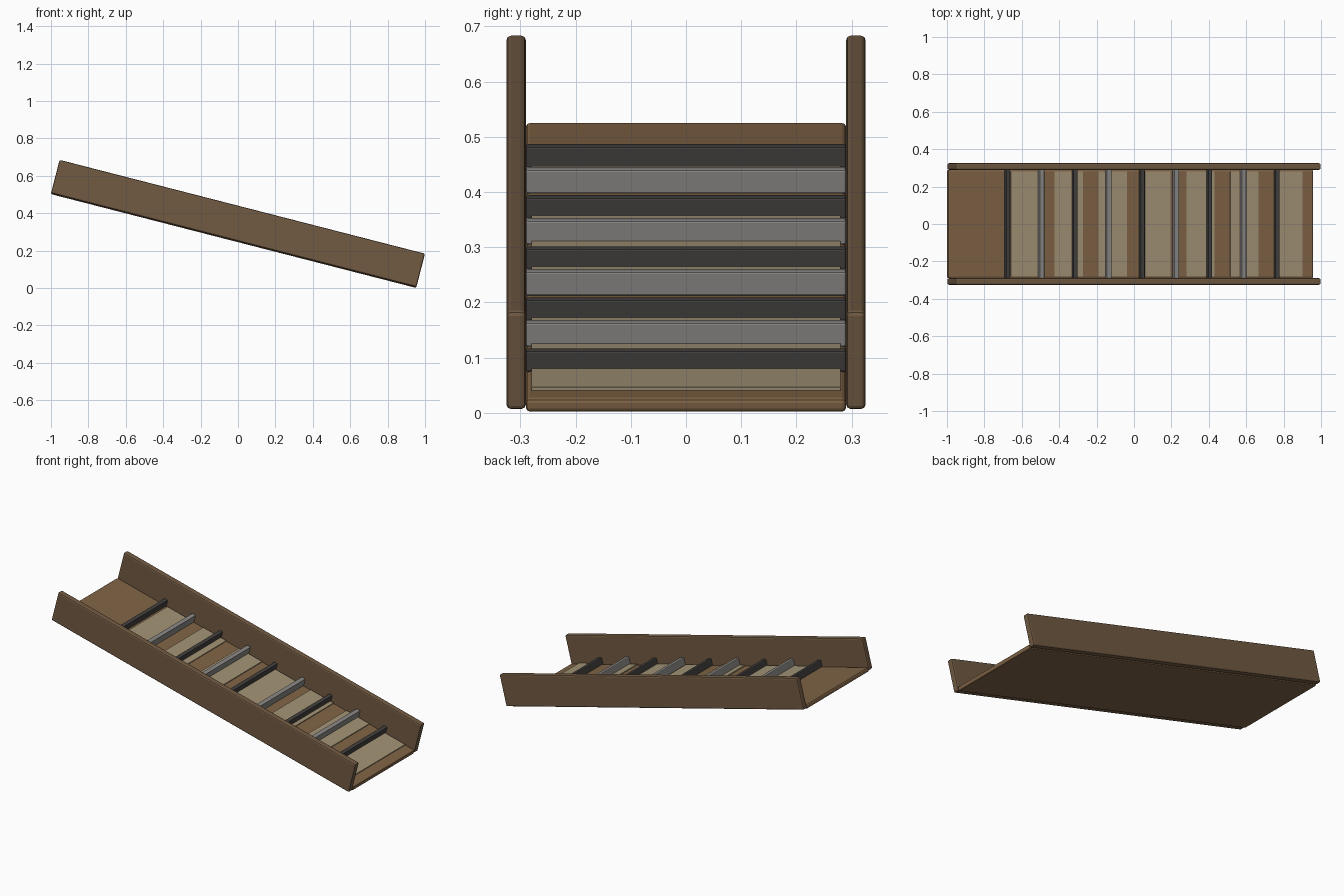
import bpy, math
from mathutils import Matrix, Vector

if "Cube" in bpy.data.objects:
    bpy.data.objects.remove(bpy.data.objects["Cube"])

# Sloped frame: x runs downhill, z is normal to the trough floor
TILT = Matrix.Translation((0, 0, 0.345)) @ Matrix.Rotation(math.radians(14.4), 4, 'Y')
LENGTH, HEIGHT = 2.017, 0.184
FLOOR = 0.021 - HEIGHT / 2      # floor surface height in the sloped frame


def material(name, rgb):
    m = bpy.data.materials.new(name)
    m.diffuse_color = (*rgb, 1)
    m.use_nodes = True
    m.node_tree.nodes["Principled BSDF"].inputs["Base Color"].default_value = m.diffuse_color
    return m


side_wood = material("side_wood", (0.165, 0.102, 0.055))
floor_wood = material("floor_wood", (0.215, 0.125, 0.06))
matting = material("matting", (0.36, 0.29, 0.18))
dark_metal = material("dark_metal", (0.055, 0.052, 0.05))
light_metal = material("light_metal", (0.25, 0.245, 0.235))


def box(name, center, size, mat, bevel=0.0):
    bpy.ops.mesh.primitive_cube_add(size=1)
    ob = bpy.context.object
    ob.name = name
    ob.data.transform(Matrix.Diagonal((*size, 1)))
    ob.data.materials.append(mat)
    ob.matrix_world = TILT @ Matrix.Translation(Vector(center))
    if bevel:
        b = ob.modifiers.new("bevel", 'BEVEL')
        b.width = bevel
        b.segments = 2
    return ob


# Trough: floor board between two side boards
box("floor_board", (0, 0, FLOOR - 0.013), (LENGTH, 0.58, 0.026), floor_wood, 0.008)
for side, y in (("front", -0.3075), ("back", 0.3075)):
    box(f"{side}_side_board", (0, y, 0), (LENGTH, 0.035, HEIGHT), side_wood, 0.008)

# Mats lying on the floor
for i in range(7):
    box(f"mat_{i + 1}", (-0.586 + 0.2426 * i, 0, FLOOR + 0.002),
        (0.155, 0.56, 0.008), matting)

# Riffle bars across the floor, alternating dark and light
for i in range(9):
    dark = i % 2 == 0
    w, h = (0.023, 0.04) if dark else (0.026, 0.045)
    box(f"riffle_{i + 1}", (-0.686 + 0.1858 * i, 0, FLOOR + h / 2 - 0.001),
        (w, 0.58, h), dark_metal if dark else light_metal, 0.004)
